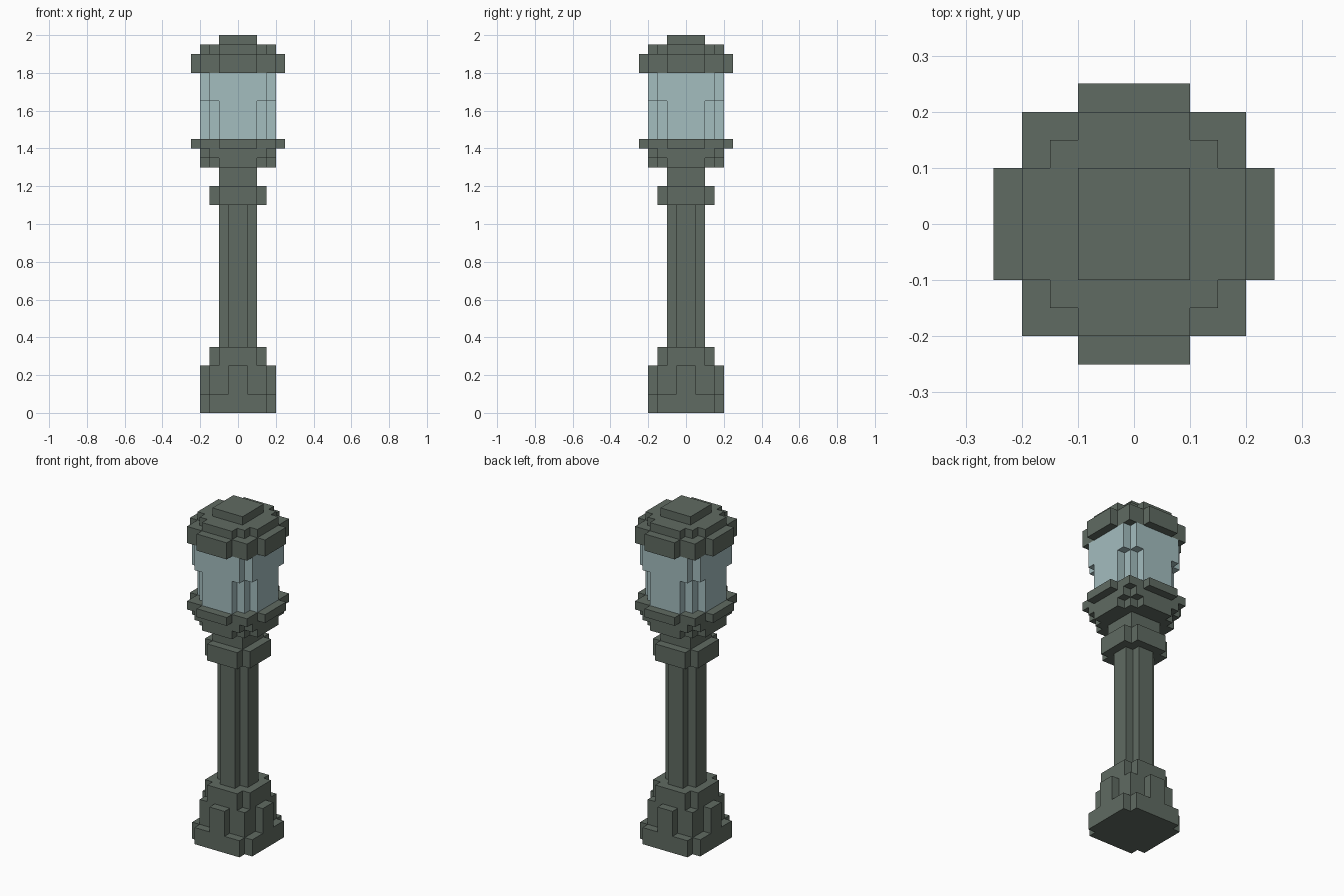
import bpy
import bmesh

U = 0.05  # size of one block

cube = bpy.data.objects.get("Cube")
if cube:
    bpy.data.objects.remove(cube, do_unlink=True)


def make_material(name, rgb):
    mat = bpy.data.materials.new(name)
    mat.use_nodes = True
    colour = (*rgb, 1.0)
    mat.diffuse_color = colour
    mat.node_tree.nodes["Principled BSDF"].inputs["Base Color"].default_value = colour
    return mat


METAL = make_material("grey green metal", (0.117, 0.147, 0.122))
GLASS = make_material("pale blue glass", (0.371, 0.509, 0.521))


def outline(corners):
    """Stepped outline with four-fold symmetry from its outer corners, in blocks."""
    quarter = []
    for i, (x, y) in enumerate(corners):
        if i:
            quarter.append((x, corners[i - 1][1]))
        quarter.append((x, y))
    points = []
    for _ in range(4):
        points += quarter
        quarter = [(-y, x) for x, y in quarter]
    return points


def make_part(name, mat, layers):
    """Stack of stepped prisms; each layer is (bottom, top, corners) in blocks."""
    bm = bmesh.new()
    for bottom, top, corners in layers:
        base = bm.faces.new([bm.verts.new((x * U, y * U, bottom * U))
                             for x, y in outline(corners)])
        result = bmesh.ops.extrude_face_region(bm, geom=[base], use_keep_orig=True)
        raised = [g for g in result["geom"] if isinstance(g, bmesh.types.BMVert)]
        bmesh.ops.translate(bm, verts=raised, vec=(0, 0, (top - bottom) * U))
    bmesh.ops.recalc_face_normals(bm, faces=bm.faces)
    mesh = bpy.data.meshes.new(name)
    bm.to_mesh(mesh)
    bm.free()
    mesh.materials.append(mat)
    bpy.context.scene.collection.objects.link(bpy.data.objects.new(name, mesh))


def square(r):
    return [(r, r)]


def notched(r, arm):
    """Square with its corners cut away."""
    return [(r, arm), (arm, r)]


def cross(r, arm, core):
    """Square core with a bump on each side."""
    return [(r, arm), (core, core), (arm, r)]


# Foot with a rib on each side
make_part("base", METAL, [(0, 2, notched(4, 3)),
                          (2, 5, cross(4, 1, 3)),
                          (5, 7, notched(3, 2))])

# Fluted post, ring and neck
make_part("post", METAL, [(7, 22, notched(2, 1))])
make_part("post_ring", METAL, [(22, 24, notched(3, 2))])
make_part("neck", METAL, [(24, 26, square(2))])

# Cup holding the lantern
make_part("lantern_cup", METAL, [(26, 27, cross(4, 2, 3)),
                                 (27, 28, notched(4, 3)),
                                 (28, 29, cross(5, 2, 4))])

# Glass, wider at the top corners
make_part("lantern_glass", GLASS, [(29, 33, cross(4, 2, 3)),
                                   (33, 36, notched(4, 3))])

# Stepped roof
make_part("lantern_cap", METAL, [(36, 38, cross(5, 2, 4)),
                                 (38, 39, cross(4, 2, 3)),
                                 (39, 40, square(2))])
